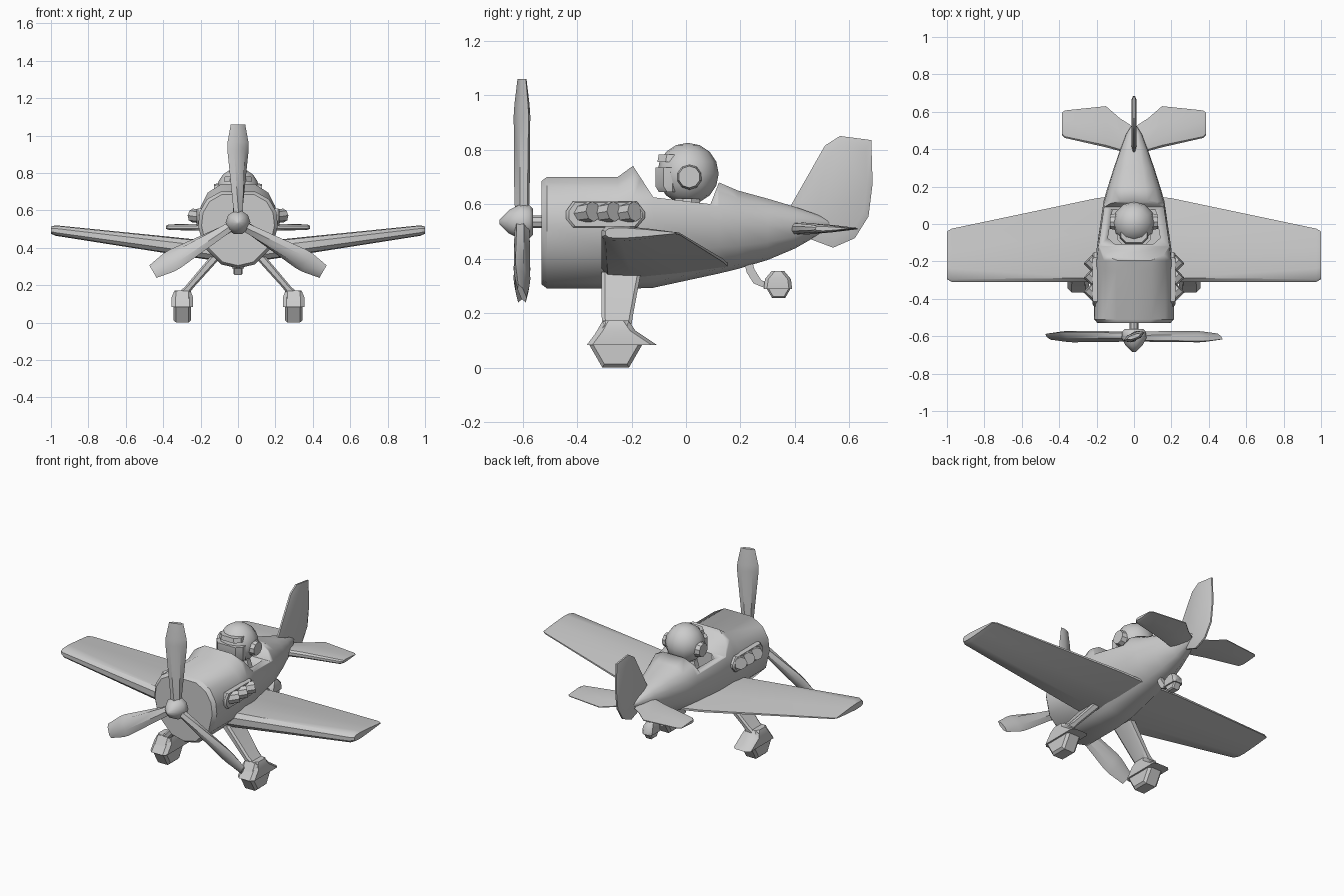
import bpy, bmesh, math
from mathutils import Vector, Matrix

if "Cube" in bpy.data.objects:
    bpy.data.objects.remove(bpy.data.objects["Cube"])


def finish(name, bm, mirror=False, angle=35):
    bmesh.ops.recalc_face_normals(bm, faces=bm.faces)
    me = bpy.data.meshes.new(name)
    bm.to_mesh(me)
    bm.free()
    ob = bpy.data.objects.new(name, me)
    bpy.context.collection.objects.link(ob)
    bpy.ops.object.select_all(action='DESELECT')
    bpy.context.view_layer.objects.active = ob
    ob.select_set(True)
    bpy.ops.object.shade_smooth_by_angle(angle=math.radians(angle))
    if mirror:
        ob.modifiers.new("mirror", 'MIRROR').use_mirror_merge = False
    return ob


def add_loft(bm, rings):
    """Skin a list of equal-length point rings and cap both ends."""
    vs = [[bm.verts.new(p) for p in r] for r in rings]
    n = len(vs[0])
    for a, b in zip(vs, vs[1:]):
        for i in range(n):
            j = (i + 1) % n
            bm.faces.new((a[i], a[j], b[j], b[i]))
    bm.faces.new(vs[0])
    bm.faces.new(vs[-1])


def loft(name, rings, **kw):
    bm = bmesh.new()
    add_loft(bm, rings)
    return finish(name, bm, **kw)


def add_cyl(bm, a, b, r1, r2=None, seg=8, spin=0):
    """Cylinder or cone running from a to b."""
    a, b = Vector(a), Vector(b)
    d = b - a
    m = (Matrix.Translation((a + b) / 2) @ d.to_track_quat('Z', 'Y').to_matrix().to_4x4()
         @ Matrix.Rotation(spin, 4, 'Z'))
    bmesh.ops.create_cone(bm, cap_ends=True, segments=seg, radius1=r1,
                          radius2=r1 if r2 is None else r2, depth=d.length, matrix=m)


def cut(target, cutter):
    cutter.hide_render = True
    mod = target.modifiers.new("cut", 'BOOLEAN')
    mod.operation, mod.object, mod.solver = 'DIFFERENCE', cutter, 'EXACT'
    bpy.context.view_layer.objects.active = target
    bpy.ops.object.modifier_apply(modifier=mod.name)
    bpy.data.objects.remove(cutter)


# Fuselage: one section shape lofted along y (y, bottom, top, half width)
half = [(.44, 1), (.78, .8), (.96, .48), (1, .12), (.88, -.42), (.42, -.9)]
section = [(0, 1)] + half + [(0, -1)] + [(-u, v) for u, v in reversed(half)]
stations = [(-.53, .305, .685, .195), (-.51, .29, .70, .213), (-.25, .29, .70, .213),
            (-.195, .29, .74, .207), (-.12, .293, .74, .198), (.12, .345, .68, .163),
            (.19, .362, .65, .143), (.30, .395, .62, .108), (.40, .437, .59, .073),
            (.48, .483, .562, .042), (.525, .51, .54, .014)]
fuselage = loft("fuselage", [[(w * u, y, (b + t) / 2 + (t - b) / 2 * v) for u, v in section]
                             for y, b, t, w in stations], angle=40)

# Cockpit: side notch, then a well for the pilot
notch = [(-.22, .80), (-.193, .738), (-.12, .625), (.09, .60), (.125, .69), (.14, .80)]
cut(fuselage, loft("notch_cutter", [[(x, y, z) for y, z in notch] for x in (-.4, .4)]))
well = [(-.10, -.11), (.10, -.11), (.14, -.075), (.115, .075), (-.115, .075), (-.14, -.075)]
cut(fuselage, loft("well_cutter", [[(x, y, z) for x, y in well] for z in (.52, .72)]))

# Wings: blunt leading edge, thin trailing edge, tapered and raised to the tip
foil = [(0, -.4), (0, .4), (.05, .9), (.25, 1), (.6, .65), (1, .12),
        (1, -.12), (.6, -.65), (.25, -1), (.05, -.9)]


def foil_ring(x, y0, y1, z, h):
    return [(x, y0 + (y1 - y0) * t, z + h * v) for t, v in foil]


loft("wing", [foil_ring(.05, -.31, .155, .375, .052), foil_ring(.20, -.31, .138, .392, .05),
              foil_ring(.975, -.31, -.025, .492, .028), foil_ring(1, -.295, -.04, .494, .019)],
     mirror=True, angle=40)

# Tailplane: leading edge, thick middle, trailing edge
loft("tailplane", [foil_ring(.02, .38, .53, .51, .022), foil_ring(.075, .39, .565, .51, .022),
                   foil_ring(.15, .41, .63, .51, .02), foil_ring(.37, .46, .607, .51, .015),
                   foil_ring(.385, .475, .595, .51, .008)], mirror=True)

# Fin: flat outline, thickest along a central inset
outline = [(.385, .595), (.51, .815), (.565, .85), (.68, .835), (.685, .675),
           (.67, .555), (.62, .475), (.54, .44), (.447, .475)]
cy, cz = .57, .64
loft("fin", [[(x, cy + (y - cy) * s, cz + (z - cz) * s) for y, z in outline]
             for x, s in ((-.014, .82), (-.005, 1), (.005, 1), (.014, .82))])

# Exhaust plates with three angled stubs per side
plate = [(-.44, .545), (-.44, .575), (-.415, .61), (-.18, .61),
         (-.15, .57), (-.15, .55), (-.18, .515), (-.415, .515)]
loft("exhaust_plate", [[(x, -.295 + (y + .295) * s, .562 + (z - .562) * s) for y, z in plate]
                       for x, s in ((.18, 1), (.213, 1), (.222, .93))], mirror=True)
bm = bmesh.new()
for y in (-.365, -.288, -.212):
    end = Vector((.243, y + .024, .573))
    add_cyl(bm, end - Vector((.075, .075, .012)), end, .034, .037)
finish("exhaust_stubs", bm, mirror=True)

# Propeller: shaft, pointed spinner and three twisted blades
hub_z = .535
bm = bmesh.new()
add_cyl(bm, (0, -.60, hub_z), (0, -.50, hub_z), .023)
finish("propeller_shaft", bm)
loft("spinner", [[(r * math.cos(i * math.pi / 5), y, hub_z + r * math.sin(i * math.pi / 5))
                  for i in range(10)]
                 for y, r in ((-.562, .05), (-.575, .064), (-.61, .066), (-.65, .045), (-.685, .008))],
     angle=45)
bm = bmesh.new()
for k in range(3):
    rot = Matrix.Rotation(k * math.tau / 3, 4, 'Y')
    rings = []
    # radius, half width, half thickness, twist
    for r, w, t, tw in ((.02, .028, .022, .8), (.12, .036, .022, .6), (.39, .062, .02, .4),
                        (.43, .06, .018, .38), (.525, .041, .01, .35)):
        ring = []
        for a, b in ((-1, 0), (-.5, 1), (.5, 1), (1, 0), (.5, -1), (-.5, -1)):
            p = Matrix.Rotation(tw, 4, 'Z') @ Vector((a * w, b * t, r))
            ring.append(rot @ p + Vector((0, -.602, hub_z)))
        rings.append(ring)
    add_loft(bm, rings)
finish("propeller_blades", bm)


# Main landing gear: leg, flared wheel cover, hexagonal wheel
def box_ring(x0, x1, y0, y1, z, c=.012):
    return [(x0 + c, y0, z), (x1 - c, y0, z), (x1, y0 + c, z), (x1, y1 - c, z),
            (x1 - c, y1, z), (x0 + c, y1, z), (x0, y1 - c, z), (x0, y0 + c, z)]


loft("landing_leg", [box_ring(.09, .15, -.31, -.165, .35), box_ring(.235, .285, -.31, -.195, .19),
                     box_ring(.262, .325, -.305, -.20, .155)], mirror=True)
loft("wheel_cover", [box_ring(.24, .355, -.365, -.105, .082, .02),
                     box_ring(.24, .355, -.325, -.185, .135, .02),
                     box_ring(.255, .34, -.305, -.21, .172, .02)], mirror=True)


def wheel(name, y, z, r, x0, x1, mirror=False):
    c = (x1 - x0) * .15
    pts = [(math.cos(i * math.pi / 3), math.sin(i * math.pi / 3)) for i in range(6)]
    loft(name, [[(x, y + u * s, z + v * s) for u, v in pts]
                for x, s in ((x0, r * .85), (x0 + c, r), (x1 - c, r), (x1, r * .85))], mirror=mirror)


wheel("main_wheel", -.258, .085, .098, .25, .345, True)

# Tail wheel: bent strut, small wheel and cover
loft("tail_strut", [[(-.012, y - .014, z - .006), (.012, y - .014, z - .006),
                     (.012, y + .014, z + .006), (-.012, y + .014, z + .006)]
                    for y, z in ((.225, .40), (.237, .355), (.262, .315), (.31, .295))])
wheel("tail_wheel", .34, .297, .048, -.025, .025)
loft("tail_wheel_cover", [box_ring(-.033, .033, .285, .39, .288), box_ring(-.033, .033, .29, .385, .325),
                          box_ring(-.022, .022, .315, .36, .355)])

# Pilot: helmet, brim, goggles, ear pads and shoulders
bm = bmesh.new()
bmesh.ops.create_uvsphere(bm, u_segments=12, v_segments=8, radius=.113,
                          matrix=Matrix.Translation((0, .007, .712)))
finish("helmet", bm, angle=50)
loft("helmet_brim", [box_ring(-.075, .075, -.105, 0, .755, .03), box_ring(-.07, .07, -.10, 0, .782, .03)])
loft("goggles", [box_ring(-.085, .085, -.10, -.02, .645, .03), box_ring(-.09, .09, -.112, -.02, .665, .03),
                 box_ring(-.09, .09, -.112, -.02, .735, .03)])
bm = bmesh.new()
add_cyl(bm, (.08, .012, .70), (.127, .012, .70), .05, .04, seg=10)
finish("ear_pads", bm, mirror=True)
loft("pilot_shoulders", [box_ring(-.10, .10, -.05, .06, .51, .03), box_ring(-.07, .07, -.04, .05, .62, .03)])
